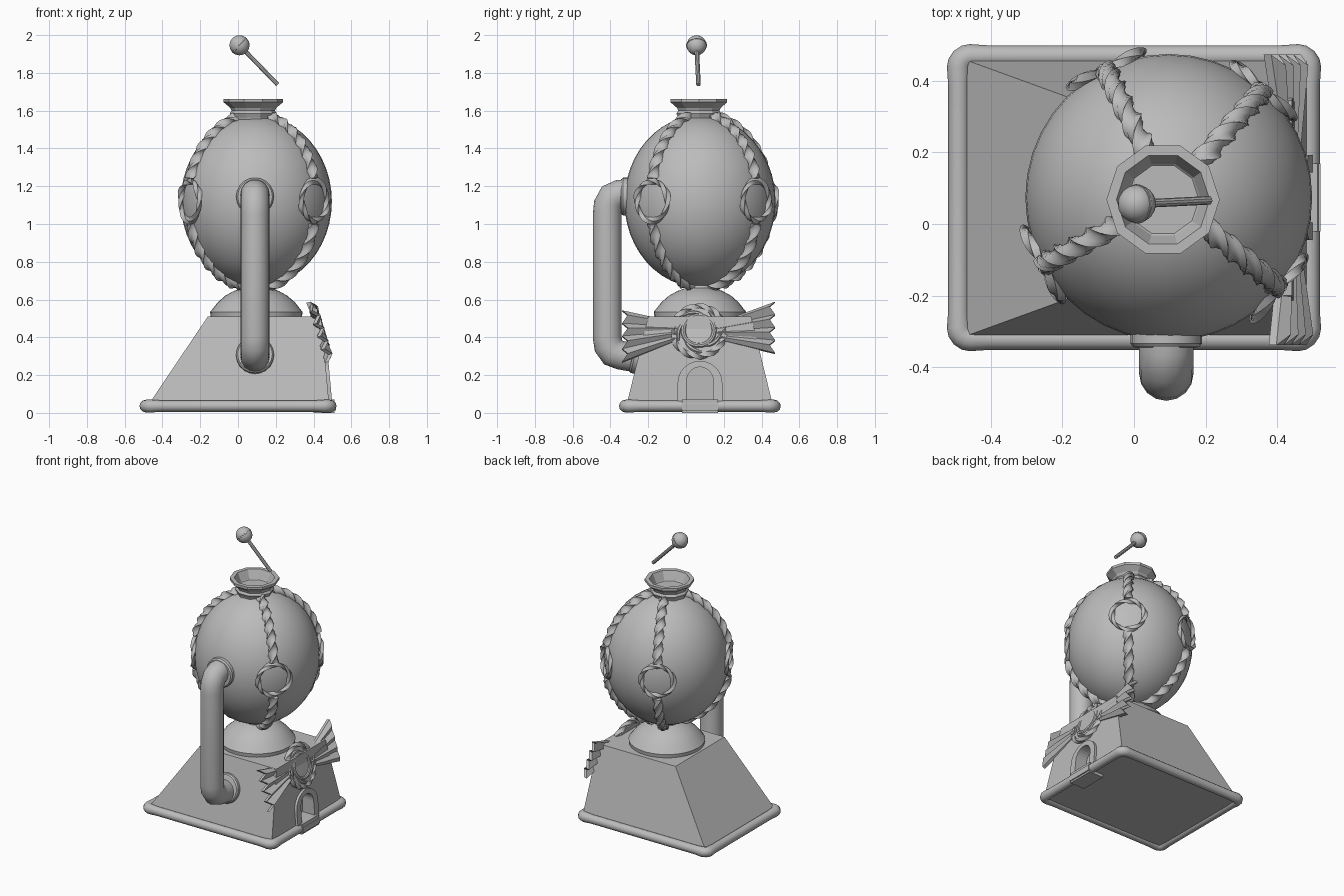
import bpy, bmesh, math
from mathutils import Vector, Matrix

if "Cube" in bpy.data.objects:
    bpy.data.objects.remove(bpy.data.objects["Cube"])

grey = bpy.data.materials.new("plain grey")
grey.diffuse_color = (0.5, 0.5, 0.5, 1)
grey.use_nodes = True
grey.node_tree.nodes["Principled BSDF"].inputs["Base Color"].default_value = grey.diffuse_color
CX, CY, CZ = 0.097, 0.074, 1.12      # globe centre
RX, RZ = 0.4, 0.455                  # globe radii


def finish(name, bm, smooth=35, mat=None):
    bmesh.ops.recalc_face_normals(bm, faces=bm.faces)
    me = bpy.data.meshes.new(name)
    bm.to_mesh(me)
    bm.free()
    ob = bpy.data.objects.new(name, me)
    bpy.context.collection.objects.link(ob)
    me.materials.append(grey)
    if mat:
        ob.matrix_world = mat
    if smooth:
        bpy.ops.object.select_all(action='DESELECT')
        ob.select_set(True)
        bpy.context.view_layer.objects.active = ob
        bpy.ops.object.shade_smooth_by_angle(angle=math.radians(smooth))
    return ob


def lathe(name, prof, n, mat, smooth=35, turn=0.0):
    """Revolve (radius, height) points round local z, ends closed."""
    bm = bmesh.new()
    rings = [[bm.verts.new((r * math.cos(turn + k * math.tau / n), r * math.sin(turn + k * math.tau / n), z))
              for k in range(n)] for r, z in prof]
    for a, b in zip(rings, rings[1:]):
        for k in range(n):
            bm.faces.new((a[k], a[(k + 1) % n], b[(k + 1) % n], b[k]))
    bm.faces.new(rings[0])
    bm.faces.new(rings[-1])
    return finish(name, bm, smooth, mat)


def sweep(name, pts, ref, section, scale=None, twist=0.0, closed=False, smooth=40, mat=None):
    """Sweep a 2D section along a planar path whose plane normal is ref."""
    pts, ref = [Vector(p) for p in pts], Vector(ref).normalized()
    n, m, bm, rings = len(pts), len(section), bmesh.new(), []
    for i, p in enumerate(pts):
        a = pts[(i - 1) % n] if closed or i else p
        b = pts[(i + 1) % n] if closed or i < n - 1 else p
        d1, d2 = (p - a).normalized(), (b - p).normalized()
        t = (d1 + d2).normalized()
        side = ref.cross(t)
        mitre = 1 / max(0.5, t.dot(d2 if d2.length else d1))
        c, s, r = math.cos(twist * i), math.sin(twist * i), scale[i] if scale else 1
        rings.append([bm.verts.new(p + r * (side * (u * c - v * s) * mitre + ref * (u * s + v * c)))
                      for u, v in section])
    for i in range(n if closed else n - 1):
        a, b = rings[i], rings[(i + 1) % n]
        for k in range(m):
            bm.faces.new((a[k], a[(k + 1) % m], b[(k + 1) % m], b[k]))
    if not closed:
        bm.faces.new(rings[0])
        bm.faces.new(rings[-1])
    return finish(name, bm, smooth, mat)


def circle(r, n):
    return [(r * math.cos(k * math.tau / n), r * math.sin(k * math.tau / n)) for k in range(n)]


def arc(r, n, a0=0.0, a1=math.tau):
    return [(r * math.cos(a0 + (a1 - a0) * k / n), r * math.sin(a0 + (a1 - a0) * k / n), 0) for k in range(n)]


def prism(name, outline, x0, x1, smooth=0):
    """Extrude a (y, z) outline along x."""
    bm = bmesh.new()
    a, b = ([bm.verts.new((x, y, z)) for y, z in outline] for x in (x0, x1))
    bm.faces.new(a)
    bm.faces.new(b)
    for k in range(len(a)):
        j = (k + 1) % len(a)
        bm.faces.new((a[k], a[j], b[j], b[k]))
    return finish(name, bm, smooth)


def arch(w, z0, spring, top, n=12):
    return [(CY - w, z0)] + [(CY - w * math.cos(math.pi * k / n), spring + (top - spring) * math.sin(math.pi * k / n))
                             for k in range(n + 1)] + [(CY + w, z0)]


def shear(ob, pivot=0.07, slope=-0.09):
    for v in ob.data.vertices:       # lean with the sloping wall
        v.co.x += slope * (v.co.z - pivot)


def cut(ob, cutter):
    mod = ob.modifiers.new("opening", 'BOOLEAN')
    mod.operation, mod.object, mod.solver = 'DIFFERENCE', cutter, 'EXACT'
    cutter.hide_render = True
    cutter.hide_set(True)


# Sloping base
bm = bmesh.new()
lo = [bm.verts.new(p) for p in ((-.49, -.32, .02), (.485, -.32, .02), (.485, .465, .02), (-.49, .465, .02))]
hi = [bm.verts.new(p) for p in ((-.16, -.20, .51), (.44, -.20, .51), (.44, .345, .51), (-.16, .345, .51))]
bm.faces.new(lo)
bm.faces.new(hi)
for k in range(4):
    bm.faces.new((lo[k], lo[(k + 1) % 4], hi[(k + 1) % 4], hi[k]))
base = finish("base", bm, 0)

# Rounded rim round the foot, slightly swollen at the corners
rim, swell = [], []
for k, (x, y) in enumerate(((.455, .435), (-.455, .435), (-.455, -.288), (.455, -.288))):
    for j in range(5):
        a = k * math.pi / 2 + j * math.pi / 8
        rim.append((x + .033 * math.cos(a), y + .033 * math.sin(a), .036))
        swell.append(1.12)
    dx, dy = ((-1, 0), (0, -1), (1, 0), (0, 1))[k]
    rim += [(rim[-1][0] + dx * .05, rim[-1][1] + dy * .05, .036)]
    swell.append(1.0)
    ex, ey = ((-.405, .468), (-.488, -.238), (.405, -.321), (.488, .385))[k]
    rim.append((ex, ey, .036))
    swell.append(1.0)
sweep("foot_rim", rim, (0, 0, 1), circle(.03, 12), swell, closed=True)

# Door opening, arch frame and sill
door_cut = prism("door_cutter", arch(.07, .07, .17, .243), .40, .60)
cut(base, door_cut)
frame = prism("door_frame", arch(.118, .03, .16, .275), .46, .497, 30)
shear(frame)
frame_cut = prism("frame_cutter", arch(.07, .0, .17, .243), .3, .7)
cut(frame, frame_cut)
prism("door_sill", [(CY - .095, .0), (CY + .095, .0), (CY + .095, .07), (CY - .095, .07)], .40, .512)
prism("sill_step", [(CY - .095, .012), (CY + .095, .012), (CY + .095, .05), (CY - .095, .05)], .50, .52)

# Pedestal dome, globe and cap
lathe("pedestal", [(.24, .50), (.245, .535), (.232, .55), (.205, .585), (.165, .62), (.12, .645), (.08, .66), (.07, .70)],
      32, Matrix.Translation((CX, CY, 0)))
bm = bmesh.new()
bmesh.ops.create_uvsphere(bm, u_segments=40, v_segments=24, radius=1)
bmesh.ops.scale(bm, vec=(RX, RX, RZ), verts=bm.verts)
finish("globe", bm, 60, Matrix.Translation((CX, CY, CZ)))
lathe("cap", [(.105, 1.53), (.115, 1.565), (.125, 1.585), (.115, 1.60), (.122, 1.615), (.158, 1.645), (.158, 1.662),
              (.13, 1.662), (.105, 1.605), (.10, 1.60)], 10, Matrix.Translation((.081, .068, 0)), 0)

# Side pipe with flanges
path = [(-.26, 1.158), (-.35, 1.158), (-.39, 1.14), (-.412, 1.10), (-.417, 1.05), (-.417, .40), (-.41, .355),
        (-.385, .32), (-.345, .305), (-.23, .285)]
sweep("pipe", [(.09, y, z) for y, z in path], (1, 0, 0), circle(.076, 16))
flange = [(.08, -.03), (.10, -.02), (.10, .015), (.092, .025), (.07, .028)]
lathe("upper_flange", flange, 20, Matrix.Translation((.09, -.318, 1.145)) @ Matrix.Rotation(math.pi / 2, 4, 'X'))
lathe("lower_flange", flange, 20, Matrix.Translation((.09, -.255, .305)) @ Matrix.Rotation(math.radians(76), 4, 'X'))

# Twisted ropes and hoops round the globe
strand = [(r * math.cos(k * math.tau / 9), r * math.sin(k * math.tau / 9))
          for k, r in enumerate((.034, .028, .02) * 3)]
for i, deg in enumerate((-39.5, 48.5, 116, 208)):
    a = math.radians(deg)
    out, tan = Vector((math.cos(a), math.sin(a), 0)), Vector((-math.sin(a), math.cos(a), 0))
    for part, e0, e1, n in (("upper", 77, 15, 34), ("lower", -15, -84, 34)):
        pts = []
        for k in range(n + 1):
            e = math.radians(e0 + (e1 - e0) * k / n)
            pts.append(Vector((CX, CY, CZ)) + out * (RX + .005) * math.cos(e) + Vector((0, 0, (RZ + .005) * math.sin(e))))
        sweep(f"{part}_rope_{i}", pts, tan, strand, twist=.36, smooth=50)
    place = Matrix.Translation(Vector((CX, CY, CZ + .003)) + out * .398) @ out.to_track_quat('Z', 'Y').to_matrix().to_4x4()
    sweep(f"hoop_{i}", arc(.105, 48), (0, 0, 1), [(.02, 0), (0, .013), (-.02, 0), (0, -.013)],
          twist=math.pi / 12, closed=True, smooth=30, mat=place)

# Rosette: rings, swirls and pleated wings leaning on the door wall (local x = +y, local y = up)
lean = math.radians(17)
up = Vector((-math.sin(lean), 0, math.cos(lean)))
nrm = Vector((math.cos(lean), 0, math.sin(lean)))
rot = Matrix((Vector((0, 1, 0)), up, nrm)).transposed().to_4x4()
place = Matrix.Translation((.437, .067, .432)) @ rot
lathe("rosette_disc", [(.135, -.02), (.135, .008), (.08, .012)], 32, place)
sweep("rosette_outer_ring", arc(.135, 60), (0, 0, 1), [(.02, 0), (0, .02), (-.02, 0), (0, -.02)],
      twist=math.pi / 10, closed=True, smooth=30, mat=place)
sweep("rosette_inner_ring", arc(.082, 32), (0, 0, 1), circle(.013, 8), closed=True,
      mat=place @ Matrix.Translation((0, 0, .01)))
for i in range(5):
    a = i * math.tau / 5
    pts = [((.088 + .003 * k) * math.cos(a + k * .11), (.088 + .003 * k) * math.sin(a + k * .11), .01) for k in range(11)]
    sweep(f"rosette_swirl_{i}", pts, (0, 0, 1), circle(.011, 6),
          [.4 + .6 * math.sin(math.pi * k / 10) for k in range(11)], mat=place)
for side, name, tilt in ((1, "right_wing", .06), (-1, "left_wing", .06)):
    bm = bmesh.new()
    layers = []
    for dz in (.01, -.012):
        row = []
        for k in range(9):
            f, fold = k / 4 - 1, (.016 if k % 2 else -.016)
            row.append([bm.verts.new((side * .10, f * .045, fold * .3 + dz)),
                        bm.verts.new((side * (.405 if k % 2 == 0 else .375), f * .142 + tilt * side * .4, fold + dz))])
        layers.append(row)
    t, b = layers
    for k in range(8):
        for q in (t, b):
            bm.faces.new((q[k][0], q[k][1], q[k + 1][1], q[k + 1][0]))
        for e in (0, 1):
            bm.faces.new((t[k][e], t[k + 1][e], b[k + 1][e], b[k][e]))
    for k in (0, 8):
        bm.faces.new((t[k][0], t[k][1], b[k][1], b[k][0]))
    finish(name, bm, 0, place)

# Floating ball lever
ball, tip = Vector((.008, .056, 1.946)), Vector((.21, .066, 1.738))
aim = (tip - ball).to_track_quat('Z', 'Y').to_matrix().to_4x4()
bm = bmesh.new()
bmesh.ops.create_uvsphere(bm, u_segments=20, v_segments=12, radius=.053)
finish("lever_ball", bm, 60, Matrix.Translation(ball) @ aim)
lathe("ball_collar", [(.05, -.004), (.055, -.003), (.055, .003), (.05, .004)], 20, Matrix.Translation(ball) @ aim)
lathe("lever_rod", [(.012, .04), (.012, (tip - ball).length)], 10, Matrix.Translation(ball) @ aim)
